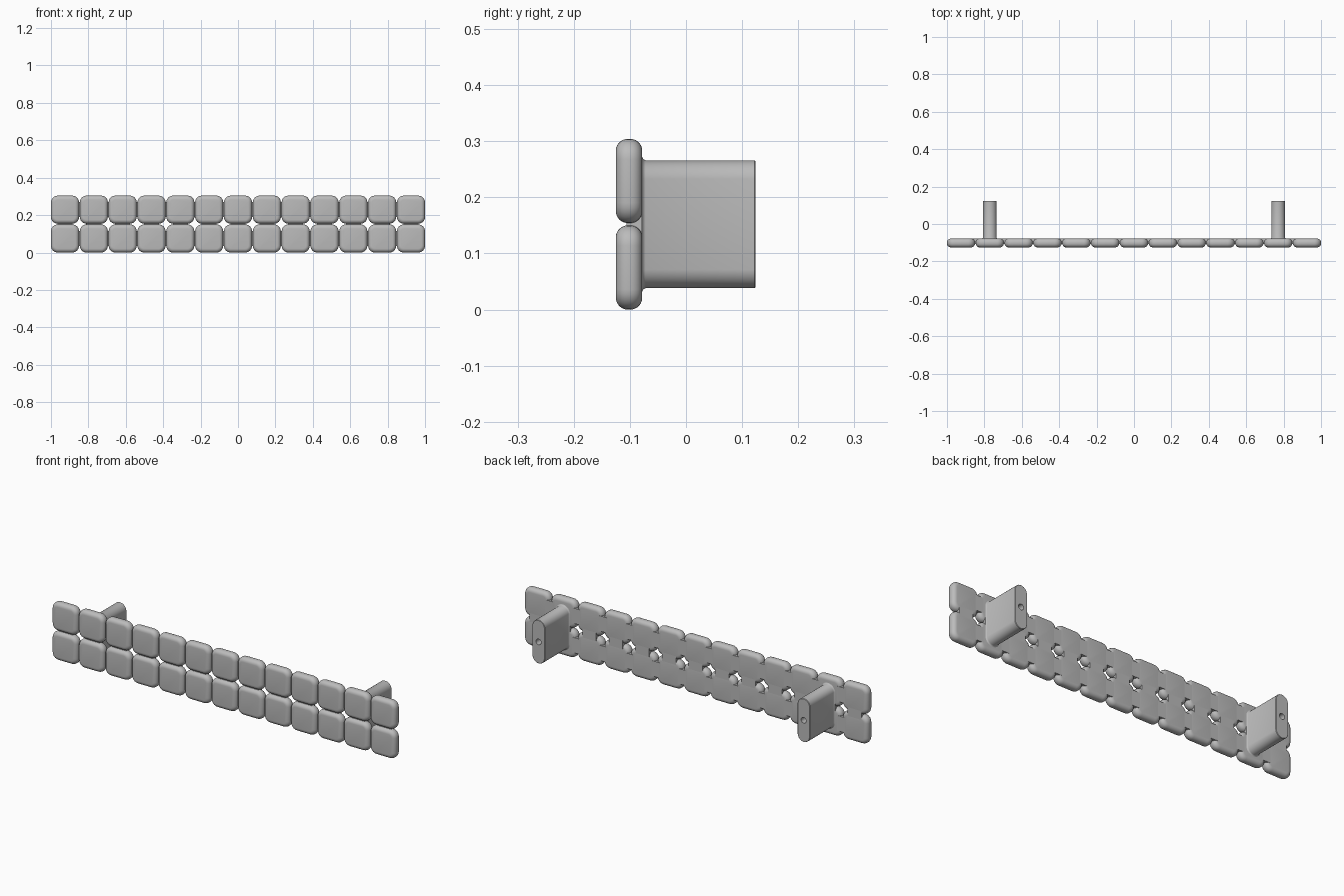
import bpy, bmesh, math
from mathutils import Vector

if "Cube" in bpy.data.objects:
    bpy.data.objects.remove(bpy.data.objects["Cube"], do_unlink=True)

# Main sizes
COLS, ROWS = 13, 2
TILE = 0.15
PITCH = (2 - TILE) / (COLS - 1)
FRONT, BACK = -0.125, -0.078
RIM = 0.021
MID_Z = (PITCH + TILE) / 2

metal = bpy.data.materials.new("grey metal")
metal.use_nodes = True
grey = (0.5, 0.5, 0.5, 1)
metal.diffuse_color = grey
metal.node_tree.nodes["Principled BSDF"].inputs["Base Color"].default_value = grey


def finish(bm, name):
    bmesh.ops.recalc_face_normals(bm, faces=bm.faces)
    mesh = bpy.data.meshes.new(name)
    bm.to_mesh(mesh)
    bm.free()
    mesh.materials.append(metal)
    obj = bpy.data.objects.new(name, mesh)
    bpy.context.collection.objects.link(obj)
    bpy.ops.object.select_all(action="DESELECT")
    obj.select_set(True)
    bpy.context.view_layer.objects.active = obj
    bpy.ops.object.shade_smooth_by_angle(angle=math.radians(40))
    return obj


def box(bm, centre, size):
    verts = bmesh.ops.create_cube(bm, size=1)["verts"]
    for v in verts:
        v.co = Vector(centre) + v.co * Vector(size)


def tile_centre(col, row):
    return (col - (COLS - 1) / 2) * PITCH, TILE / 2 + row * PITCH


# Pillow tile: rounded corners, then rounded front and back rims
def tile_mesh():
    bm = bmesh.new()
    box(bm, (0, (FRONT + BACK) / 2, 0), (TILE, BACK - FRONT, TILE))
    corners = [e for e in bm.edges if abs(e.verts[0].co.y - e.verts[1].co.y) > 0.01]
    bmesh.ops.bevel(bm, geom=corners, offset=0.036, segments=6, profile=0.5, affect="EDGES")
    rims = [e for e in bm.edges if abs(e.verts[0].co.y - e.verts[1].co.y) < 0.001]
    bmesh.ops.bevel(bm, geom=rims, offset=RIM, segments=6, profile=0.5, affect="EDGES")
    return finish(bm, "tile")


tile = tile_mesh()
for row in range(ROWS):
    for col in range(COLS):
        if row == col == 0:
            obj = tile
        else:
            obj = bpy.data.objects.new("tile", tile.data)
            bpy.context.collection.objects.link(obj)
        x, z = tile_centre(col, row)
        obj.location = (x, 0, z)

# Bridges that fill the seams flush with the back, open at the tile corners
bm = bmesh.new()
depth, length, width = 0.028, 0.08, PITCH - TILE + 2 * RIM
y = BACK - depth / 2
for col in range(COLS):
    x, z = tile_centre(col, 0)
    box(bm, (x, y, MID_Z), (length, depth, width))
    if col < COLS - 1:
        for row in range(ROWS):
            z = tile_centre(col, row)[1]
            box(bm, (x + PITCH / 2, y, z), (width, depth, length))
finish(bm, "seam_bridges")


# Mounting post: rounded bar with a blind screw hole in its end
def post(name, x):
    bm = bmesh.new()
    n, radius, half, end = 40, 0.036, 0.078, 0.124
    # each ring: depth, radius, half of the straight length
    rings = [(BACK - 0.01, radius + 0.006, half), (BACK, radius + 0.006, half),
             (BACK + 0.002, radius + 0.002, half), (BACK + 0.006, radius, half),
             (end - 0.002, radius, half), (end, radius - 0.002, half),
             (end, 0.015, 0), (0.04, 0.015, 0)]
    loops = []
    for ry, r, h in rings:
        loop = []
        for i in range(n):
            a = 2 * math.pi * (i + 0.5) / n
            s = math.sin(a)
            loop.append(bm.verts.new((x + r * math.cos(a), ry,
                                      MID_Z + r * s + math.copysign(h, s))))
        loops.append(loop)
    for a, b in zip(loops, loops[1:]):
        for i in range(n):
            j = (i + 1) % n
            bm.faces.new((a[i], a[j], b[j], b[i]))
    bm.faces.new(loops[0])
    bm.faces.new(loops[-1])
    finish(bm, name)


for name, side in (("right_post", -1), ("left_post", 1)):
    post(name, side * 5 * PITCH)
